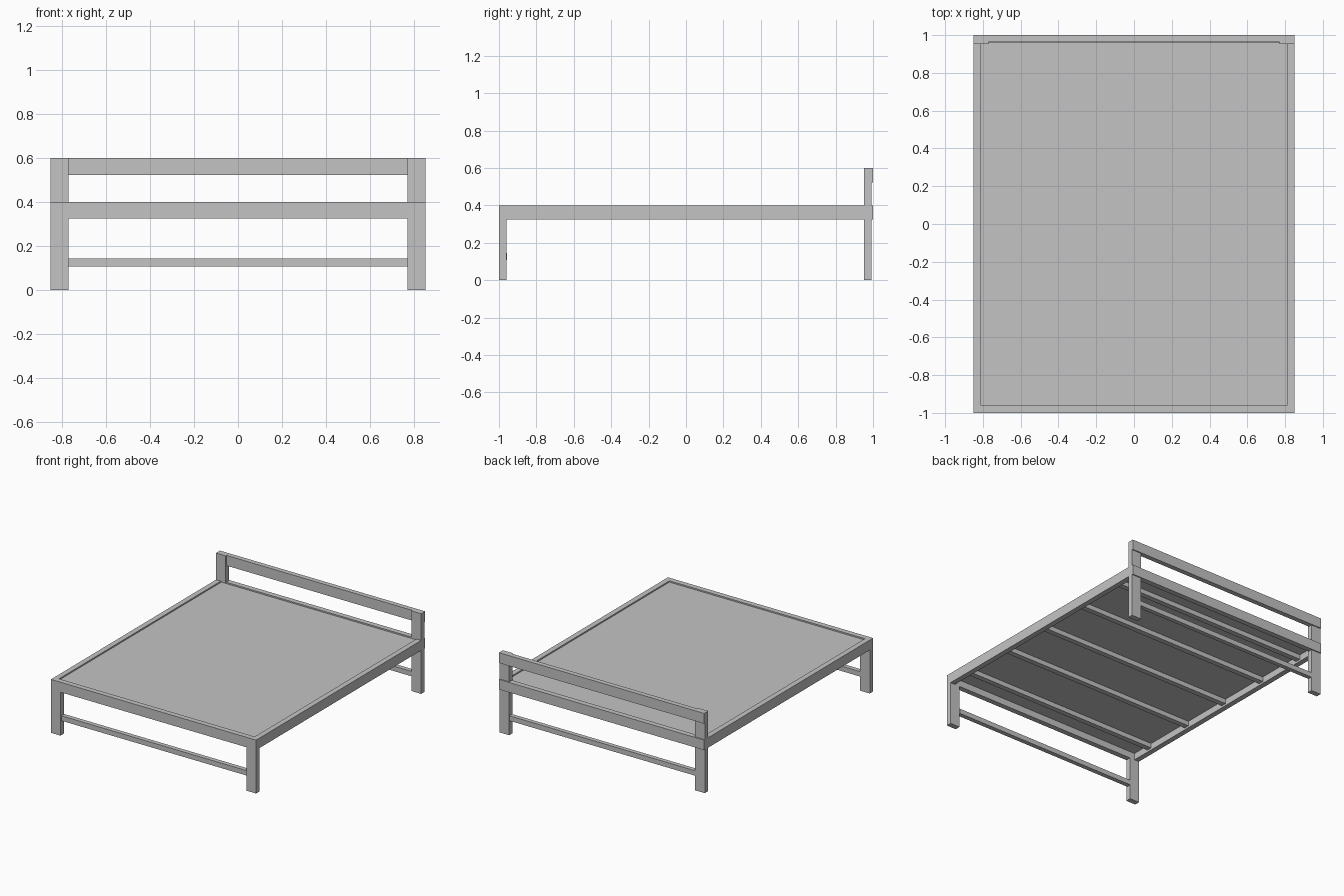
import bpy

cube = bpy.data.objects.get("Cube")
if cube:
    bpy.data.objects.remove(cube, do_unlink=True)

grey = bpy.data.materials.new("light grey")
colour = (0.55, 0.55, 0.55, 1.0)
grey.use_nodes = True
grey.diffuse_color = colour
grey.node_tree.nodes["Principled BSDF"].inputs["Base Color"].default_value = colour


def box(name, x, y, z):
    """Add a box that fills the given (low, high) ranges."""
    spans = (x, y, z)
    bpy.ops.mesh.primitive_cube_add(size=1, location=[(a + b) / 2 for a, b in spans])
    part = bpy.context.object
    part.name = name
    part.scale = [b - a for a, b in spans]
    bpy.ops.object.transform_apply(location=False, rotation=False, scale=True)
    part.data.materials.append(grey)
    return part


W = 0.85            # half width
T = 0.04            # timber thickness
IN = W - 0.08       # inner edge of the legs
RAIL = (0.325, 0.4)  # height of the mattress frame

# Side rails, legs and headboard posts, one set per side
for side, s in (("left", 1), ("right", -1)):
    def across(a, b):
        return tuple(sorted((s * a, s * b)))
    box(side + "_side_rail", across(W - T, W), (-1, 1), RAIL)
    box(side + "_front_leg", across(IN, W), (-1, -0.96), (0, RAIL[0]))
    box(side + "_back_leg", across(IN, W), (0.953, 0.992), (0, RAIL[0]))
    box(side + "_headboard_post", across(IN, W), (0.953, 0.992), (RAIL[1], 0.6))

# End rails of the mattress frame
box("front_rail", (-W + T, W - T), (-1, -1 + T), RAIL)
box("back_rail", (-W + T, W - T), (1 - T, 1), RAIL)

# Headboard top rail
box("headboard_rail", (-W, W), (0.963, 1), (0.523, 0.6))

# Low stretchers between the legs
box("front_stretcher", (-IN, IN), (-0.99, -0.956), (0.108, 0.145))
box("back_stretcher", (-IN, IN), (0.957, 0.99), (0.108, 0.145))

# Mattress board, slightly sunk in the frame
box("mattress_board", (-W + T, W - T), (-1 + T, 1 - T), (0.375, 0.39))

# Cross slats under the board
for i in range(5):
    y = (i - 2) * 0.4
    box(f"slat_{i + 1}", (-W + T, W - T), (y - 0.02, y + 0.02), (0.34, 0.375))
